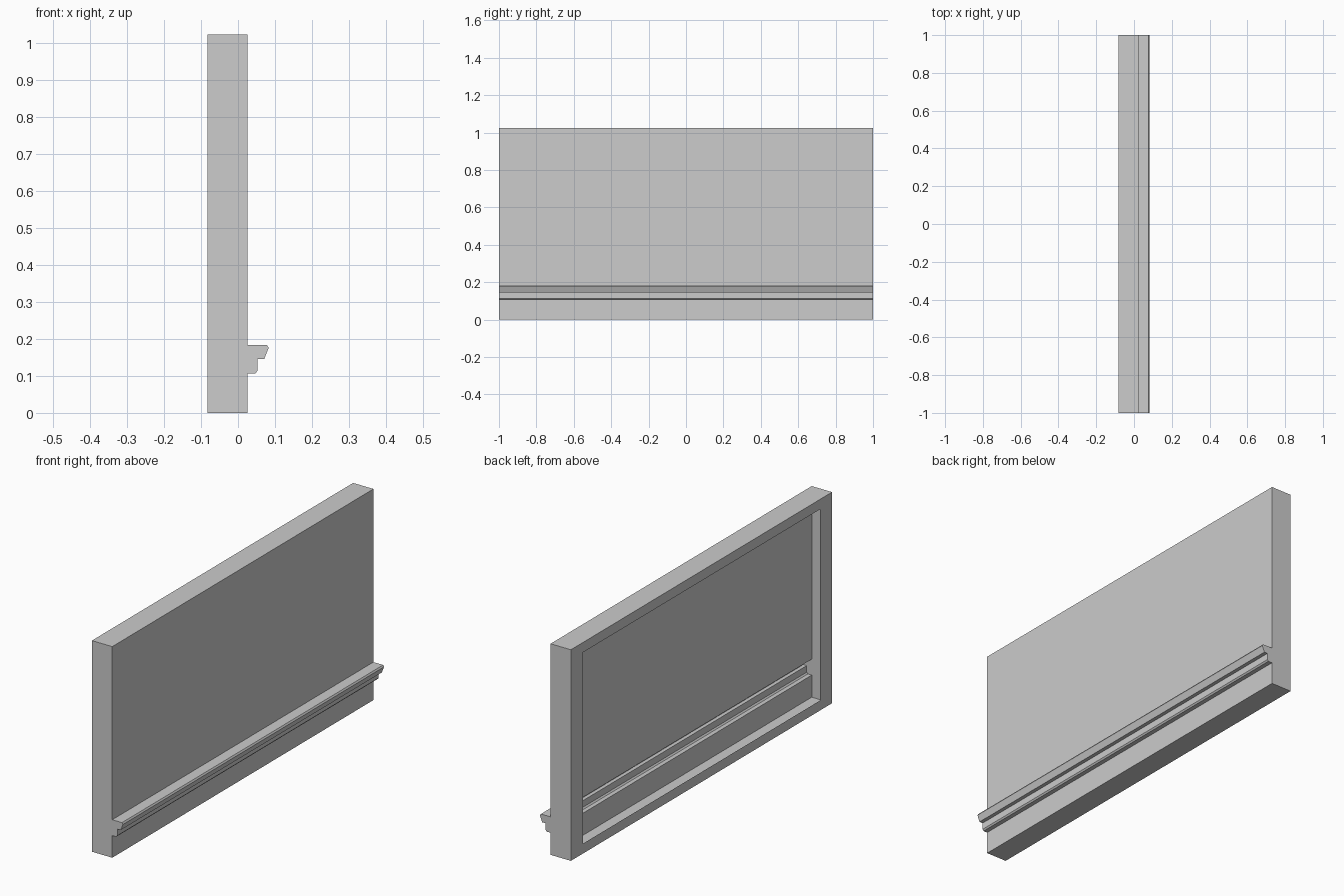
import bpy
import bmesh
from mathutils import Vector

cube = bpy.data.objects.get("Cube")
if cube:
    bpy.data.objects.remove(cube, do_unlink=True)

# Single plain grey material
grey = bpy.data.materials.new("plain_grey")
grey.use_nodes = True
colour = (0.604, 0.604, 0.604, 1.0)
grey.diffuse_color = colour
grey.node_tree.nodes["Principled BSDF"].inputs["Base Color"].default_value = colour

HEIGHT, BACK, FACE = 1.023, -0.083, 0.026
OPENING = 0.906     # size of the back opening relative to the back face

# Moulding outline as (distance out from the wall face, height)
MOULDING = [(0, 0.107), (0.021, 0.107), (0.027, 0.114), (0.027, 0.146),
            (0.045, 0.146), (0.057, 0.176), (0.052, 0.184), (0, 0.184)]

# Wall and moulding section, extruded along y
section = [(BACK, 0), (FACE, 0)]
section += [(FACE + out, z) for out, z in MOULDING]
section += [(FACE, HEIGHT), (BACK, HEIGHT)]
bm = bmesh.new()
end = bm.faces.new([bm.verts.new((x, -1, z)) for x, z in section])
result = bmesh.ops.extrude_face_region(bm, geom=[end], use_keep_orig=True)
verts = [v for v in result["geom"] if isinstance(v, bmesh.types.BMVert)]
bmesh.ops.translate(bm, verts=verts, vec=(0, 2, 0))
bmesh.ops.recalc_face_normals(bm, faces=bm.faces)

# Back opening: leave a thin border round the hollow shell
back = min(bm.faces, key=lambda f: f.calc_center_median().x)
centre = back.calc_center_median()
rim = [bm.verts.new(centre + (v.co - centre) * OPENING) for v in back.verts]
outer = list(back.verts)
bm.faces.remove(back)
for i in range(len(outer)):
    j = (i + 1) % len(outer)
    border = bm.faces.new((outer[i], outer[j], rim[j], rim[i]))
    border.normal_update()
    if border.normal.dot(Vector((-1, 0, 0))) < 0:
        border.normal_flip()

mesh = bpy.data.meshes.new("wall_panel")
bm.to_mesh(mesh)
bm.free()
mesh.materials.append(grey)
wall = bpy.data.objects.new("wall_panel", mesh)
bpy.context.collection.objects.link(wall)
